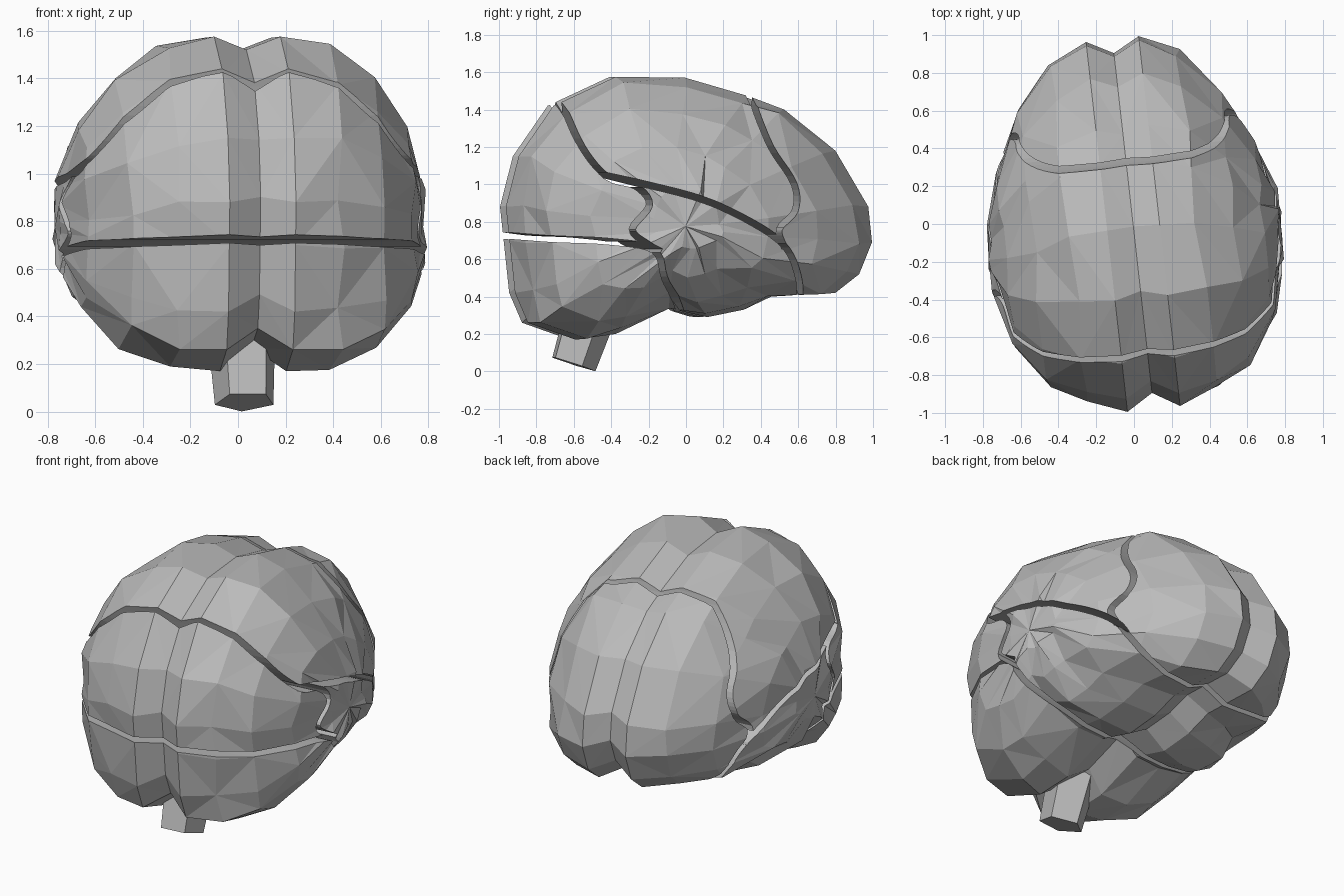
import bpy, bmesh, math, random
from mathutils import Vector

random.seed(4)
if "Cube" in bpy.data.objects:
    bpy.data.objects.remove(bpy.data.objects["Cube"])

grey = bpy.data.materials.new("tissue_grey")
grey.use_nodes = True
grey.diffuse_color = (0.5, 0.5, 0.5, 1)
grey.node_tree.nodes["Principled BSDF"].inputs["Base Color"].default_value = (0.5, 0.5, 0.5, 1)
TURN = math.radians(6.4)


def add_object(name, bm):
    bmesh.ops.recalc_face_normals(bm, faces=bm.faces)
    mesh = bpy.data.meshes.new(name)
    bm.to_mesh(mesh)
    bm.free()
    mesh.materials.append(grey)
    obj = bpy.data.objects.new(name, mesh)
    bpy.context.collection.objects.link(obj)
    return obj


# Side outline of the whole mass (y, z), clockwise from the rear
outline = [(-1, .88), (-.93, 1.15), (-.74, 1.42), (-.4, 1.575), (-.02, 1.57),
           (.33, 1.47), (.52, 1.4), (.8, 1.18), (.98, .88), (1, .69),
           (.93, .52), (.8, .42), (.45, .4), (.3, .33), (.1, .29), (-.12, .34),
           (-.4, .2), (-.62, .17), (-.88, .26), (-.95, .42), (-.98, .7)]
# Slices outward from the central fissure: x, rear, front, bottom, top
slices = [(0, -.9, .91, .27, 1.52), (.14, -.985, .985, .17, 1.575),
          (.34, -.92, .88, .19, 1.54), (.54, -.81, .66, .28, 1.39),
          (.69, -.58, .36, .43, 1.2), (.77, -.27, .1, .62, .98)]


def slice_ring(bm, x, rear, front, low, high, side):
    ring = []
    jitter = .018 if x > .2 else 0
    for y, z in outline:
        p = Vector((side * x, rear + (y + 1) / 2 * (front - rear),
                    low + (z - .17) / 1.405 * (high - low)))
        p += Vector([random.uniform(-jitter, jitter) for _ in range(3)])
        ring.append(bm.verts.new(p))
    return ring


bm = bmesh.new()
rings = [slice_ring(bm, *s, -1) for s in reversed(slices[1:])]
rings += [slice_ring(bm, *s, 1) for s in slices]
n = len(outline)
for a, b in zip(rings, rings[1:]):
    for i in range(n):
        j = (i + 1) % n
        if random.random() < .5:
            tris = (a[i], a[j], b[j]), (a[i], b[j], b[i])
        else:
            tris = (a[i], a[j], b[i]), (a[j], b[j], b[i])
        for t in tris:
            bm.faces.new(t)
for ring, side in ((rings[0], -1), (rings[-1], 1)):
    mid = sum((v.co for v in ring), Vector()) / n
    tip = bm.verts.new(mid + Vector((side * .012, 0, 0)))
    for i in range(n):
        bm.faces.new((ring[i], ring[(i + 1) % n], tip))
brain = add_object("brain", bm)


# Groove cutters: smooth ribbons swept across the whole width
def smooth_path(pts, steps=5):
    p = [Vector(q) for q in pts]
    p = [2 * p[0] - p[1]] + p + [2 * p[-1] - p[-2]]
    out = []
    for a, b, c, d in zip(p, p[1:], p[2:], p[3:]):
        for k in range(steps):
            t = k / steps
            out.append(.5 * (2 * b + (c - a) * t + (2 * a - 5 * b + 4 * c - d) * t * t
                             + (3 * b - a - 3 * c + d) * t ** 3))
    return out + [p[-2]]


def groove(name, pts, width=.034):
    path = smooth_path(pts)
    bm = bmesh.new()
    left, right = [], []
    for i, p in enumerate(path):
        d = (path[min(i + 1, len(path) - 1)] - path[max(i - 1, 0)]).normalized()
        off = Vector((-d.y, d.x)) * width / 2
        left.append(p + off)
        right.append(p - off)
    loop = [bm.verts.new((-1, q.x, q.y)) for q in left + right[::-1]]
    face = bm.faces.new(loop)
    moved = bmesh.ops.extrude_face_region(bm, geom=[face])["geom"]
    bmesh.ops.translate(bm, vec=(2, 0, 0),
                        verts=[v for v in moved if isinstance(v, bmesh.types.BMVert)])
    obj = add_object(name, bm)
    obj.hide_render = True
    return obj


paths = {
    "rear_groove": [(-.76, 1.6), (-.69, 1.4), (-.62, 1.2), (-.5, 1.04), (-.35, .99),
                    (-.28, .89), (-.37, .76), (-.29, .68), (-.22, .64)],
    "side_groove": [(-.52, 1.05), (-.3, 1.0), (0, .92), (.25, .81), (.45, .68),
                    (.54, .52), (.6, .3)],
    "upper_groove": [(.32, 1.6), (.33, 1.42), (.4, 1.2), (.52, 1.0), (.52, .86),
                     (.43, .76), (.46, .66)],
    "lower_groove": [(-1.1, .74), (-.8, .71), (-.5, .695), (-.26, .65), (-.19, .5),
                     (-.09, .36), (0, .2)],
}
for name, pts in paths.items():
    cutter = groove(name, pts)
    mod = brain.modifiers.new(name, 'BOOLEAN')
    mod.operation = 'DIFFERENCE'
    mod.solver = 'EXACT'
    mod.object = cutter
    bpy.context.view_layer.objects.active = brain
    bpy.ops.object.modifier_apply(modifier=name)
    bpy.data.objects.remove(cutter)

# Split the lobes and name each by the nearest expected centre (y, z)
centres = {"frontal_lobe": (.7, .9), "parietal_lobe": (-.1, 1.25),
           "temporal_lobe": (.1, .6), "occipital_lobe": (-.65, .95),
           "cerebellum": (-.6, .45)}
bpy.ops.object.select_all(action='DESELECT')
brain.select_set(True)
bpy.ops.mesh.separate(type='LOOSE')
for part in list(bpy.context.selected_objects):
    mid = sum((v.co for v in part.data.vertices), Vector()) / len(part.data.vertices)
    part.name = min(centres, key=lambda k: (Vector(centres[k]) - mid.yz).length)
    part.rotation_euler.z = TURN
    part.location.x = -.005

# Brain stem: tilted five-sided stub
bm = bmesh.new()
bmesh.ops.create_cone(bm, cap_ends=True, segments=5, radius1=.13, radius2=.155, depth=.4)
bmesh.ops.translate(bm, verts=bm.verts, vec=(0, 0, .2))
stem = add_object("brain_stem", bm)
stem.location = (.03, -.607, .041)
stem.rotation_euler = (math.radians(-18), 0, TURN)
